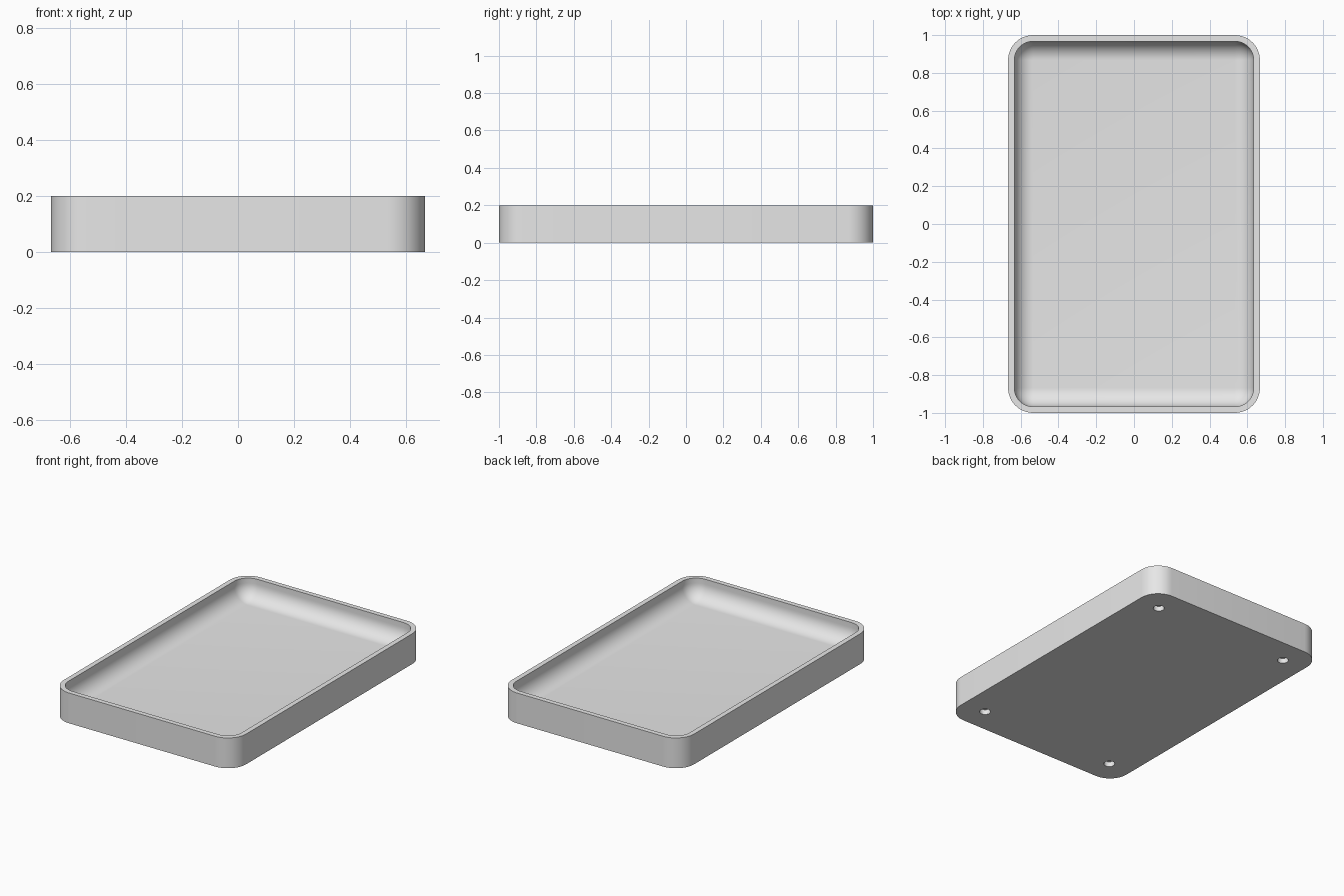
import bpy
import bmesh
from math import sin, cos, pi, radians

if "Cube" in bpy.data.objects:
    bpy.data.objects.remove(bpy.data.objects["Cube"])

HALF_X, HALF_Y, HEIGHT = 2 / 3, 1.0, 0.2
CORNER, WALL, FLOOR = 0.133, 0.033, 0.067
FILLET = CORNER - WALL
STEPS = 12

grey = bpy.data.materials.new("plain grey")
grey.use_nodes = True
colour = (0.8, 0.8, 0.8, 1)
grey.diffuse_color = colour
grey.node_tree.nodes["Principled BSDF"].inputs["Base Color"].default_value = colour


def rounded_ring(bm, inset, z):
    """Rounded rectangle of vertices, set in from the outer outline."""
    r = CORNER - inset
    verts = []
    for quarter, (sx, sy) in enumerate([(1, 1), (-1, 1), (-1, -1), (1, -1)]):
        for i in range(STEPS + 1):
            a = (quarter + i / STEPS) * pi / 2
            verts.append(bm.verts.new((sx * (HALF_X - CORNER) + r * cos(a),
                                       sy * (HALF_Y - CORNER) + r * sin(a), z)))
    return verts


# Tray shell: outer wall, flat rim, inner wall, rounded cove, floor
profile = [(0, 0), (0, HEIGHT), (WALL, HEIGHT)]
for i in range(STEPS + 1):
    a = i / STEPS * pi / 2
    profile.append((WALL + FILLET * (1 - cos(a)), FLOOR + FILLET * (1 - sin(a))))

bm = bmesh.new()
rings = [rounded_ring(bm, *p) for p in profile]
n = len(rings[0])
for low, high in zip(rings, rings[1:]):
    for i in range(n):
        j = (i + 1) % n
        bm.faces.new((low[i], low[j], high[j], high[i]))
bm.faces.new(rings[0][::-1])
bm.faces.new(rings[-1])
bmesh.ops.remove_doubles(bm, verts=bm.verts, dist=1e-4)
bmesh.ops.recalc_face_normals(bm, faces=bm.faces)
mesh = bpy.data.meshes.new("tray")
bm.to_mesh(mesh)
bm.free()
mesh.materials.append(grey)
tray = bpy.data.objects.new("tray", mesh)
bpy.context.collection.objects.link(tray)
bpy.context.view_layer.objects.active = tray

# Four shallow round sockets in the underside
for sx in (-1, 1):
    for sy in (-1, 1):
        bpy.ops.mesh.primitive_cylinder_add(vertices=32, radius=0.034, depth=0.066,
                                            location=(sx * 0.5, sy * 0.833, 0))
        cutter = bpy.context.object
        cutter.name = "socket_cutter"
        cutter.hide_render = True
        cutter.data.materials.append(grey)
        cut = tray.modifiers.new("socket", "BOOLEAN")
        cut.operation = "DIFFERENCE"
        cut.solver = "EXACT"
        cut.object = cutter
        bpy.context.view_layer.objects.active = tray
        bpy.ops.object.modifier_apply(modifier=cut.name)
        bpy.data.objects.remove(cutter)

# Smooth curves, crisp rim and base edges
tray.select_set(True)
bpy.context.view_layer.objects.active = tray
bpy.ops.object.shade_smooth_by_angle(angle=radians(30))
